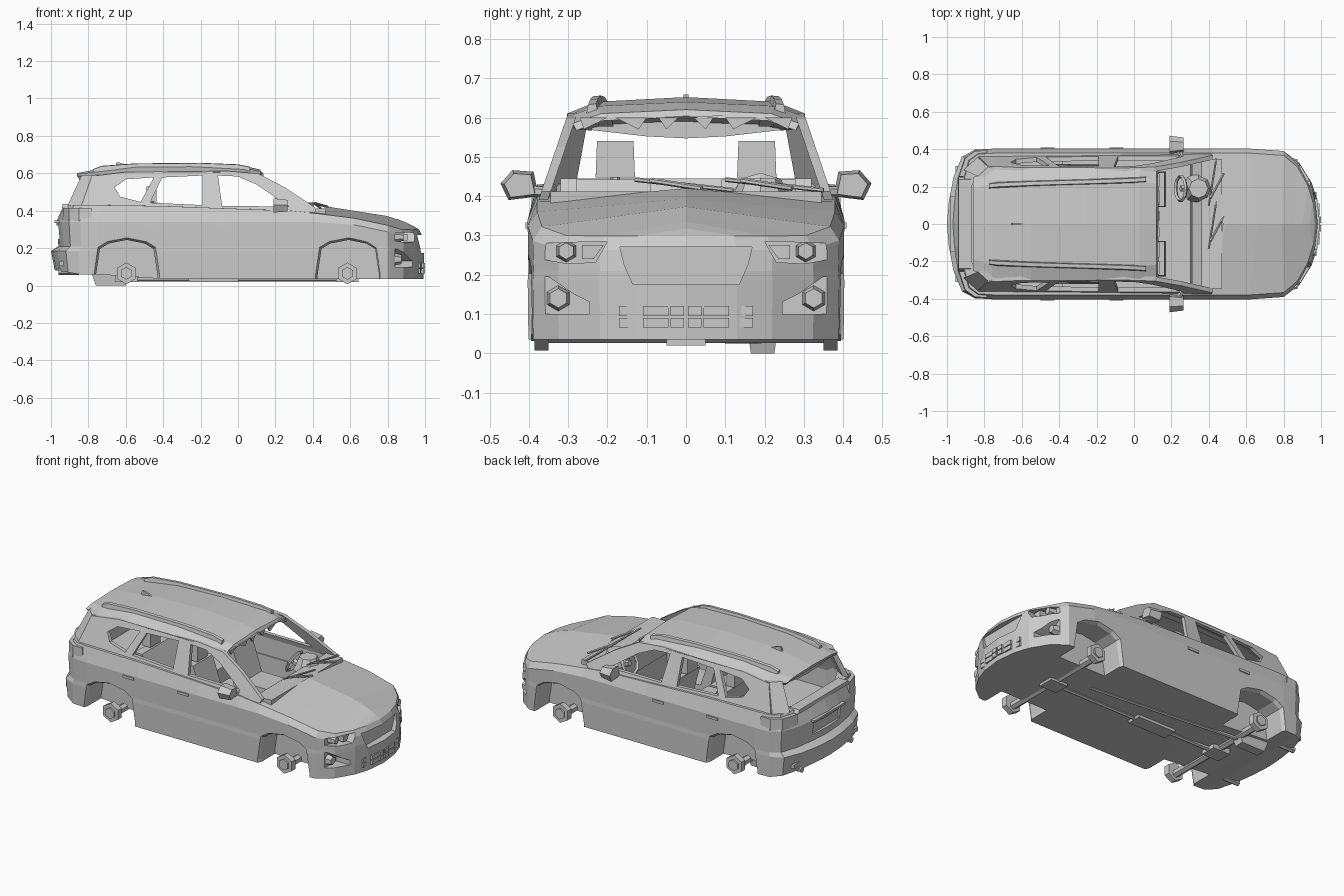
import bpy, bmesh, math
from mathutils import Vector, Matrix

if "Cube" in bpy.data.objects:
    bpy.data.objects.remove(bpy.data.objects["Cube"])


def finish(name, bm, mirror=False):
    bmesh.ops.remove_doubles(bm, verts=bm.verts, dist=1e-5)
    bmesh.ops.recalc_face_normals(bm, faces=bm.faces)
    me = bpy.data.meshes.new(name)
    bm.to_mesh(me)
    bm.free()
    ob = bpy.data.objects.new(name, me)
    bpy.context.collection.objects.link(ob)
    if mirror:
        ob.modifiers.new("mirror", 'MIRROR').use_axis = (False, True, False)
    return ob


def loft(name, rings, mirror=False):
    """Closed solid through a list of equal-length rings."""
    bm = bmesh.new()
    vs = [[bm.verts.new(p) for p in r] for r in rings]
    n = len(rings[0])
    for a, b in zip(vs, vs[1:]):
        for i in range(n):
            j = (i + 1) % n
            bm.faces.new((a[i], a[j], b[j], b[i]))
    bm.faces.new(vs[0])
    bm.faces.new(vs[-1][::-1])
    return finish(name, bm, mirror)


def prism(name, poly, axis, lo, hi, mirror=False, taper=1.0):
    """Extrude a 2D polygon along axis x, y or z; taper scales the far end."""
    cx = sum(p[0] for p in poly) / len(poly)
    cy = sum(p[1] for p in poly) / len(poly)

    def place(a, b, h):
        return {'x': (h, a, b), 'y': (a, h, b), 'z': (a, b, h)}[axis]
    return loft(name, [[place(a, b, lo) for a, b in poly],
                       [place(cx + (a - cx) * taper, cy + (b - cy) * taper, hi) for a, b in poly]], mirror)


def box(name, x, y, z, mirror=False, taper=1.0):
    poly = [(x[0], y[0]), (x[1], y[0]), (x[1], y[1]), (x[0], y[1])]
    return prism(name, poly, 'z', z[0], z[1], mirror, taper)


def ngon(a, b, r, n=6):
    return [(a + r * math.cos(2 * math.pi * i / n + math.pi / 2),
             b + r * math.sin(2 * math.pi * i / n + math.pi / 2)) for i in range(n)]


def rod(name, p, q, r, mirror=False):
    p, q = Vector(p), Vector(q)
    rot = (q - p).to_track_quat('Z', 'Y')
    ring = [rot @ Vector((a, b, 0)) for a, b in ngon(0, 0, r)]
    return loft(name, [[p + v for v in ring], [q + v for v in ring]], mirror)


def cut(ob, *cutters):
    for c in cutters:
        m = ob.modifiers.new("cut", 'BOOLEAN')
        m.operation, m.solver, m.object = 'DIFFERENCE', 'EXACT', c
    dg = bpy.context.evaluated_depsgraph_get()
    ob.data = bpy.data.meshes.new_from_object(ob.evaluated_get(dg))
    ob.modifiers.clear()
    for c in cutters:
        bpy.data.objects.remove(c)


# Lower body: columns round the plan (x, y, edge height, centre x, centre height)
cols = [(.995, 0, .30, .995, .30), (.98, .13, .299, .96, .318), (.95, .22, .298, .92, .335),
        (.885, .325, .30, .87, .352), (.80, .39, .322, .79, .373), (.62, .403, .36, .66, .393),
        (.42, .403, .385, .49, .42), (.28, .403, .40, .30, .42), (0, .403, .41, 0, .42),
        (-.4, .403, .425, -.4, .43), (-.75, .403, .43, -.75, .435), (-.85, .397, .43, -.84, .435),
        (-.92, .36, .43, -.9, .435), (-.965, .25, .43, -.95, .435), (-.99, .12, .43, -.98, .435),
        (-1, 0, .43, -1, .43)]
k_front = (.98, 1.0, 1.0, .95, .86)
k_rear = (.9, 1.0, .8, .86, .66)
y_row = (.995, 1.0, .995, 1.0, .94)


def pull(x, r):
    if x > .8:
        return .8 + (x - .8) * k_front[r]
    return -.8 + (x + .8) * k_rear[r] if x < -.8 else x


bm = bmesh.new()
for s in (1, -1):
    strips = []
    for x, y, zt, xc, zc in cols:
        zb = .035 if x > -.7 else .06 + max(0, -x - .85) * .15
        zs = (zb, .185, .21, min(.34, zt - .035), zt)
        pts = [(pull(x, r), s * y * y_row[r], zs[r]) for r in range(5)]
        pts.insert(0, (pull(x, 0), 0, zb))
        pts.append((pull(xc, 4), 0, zc if y else zt))
        strips.append([bm.verts.new(p) for p in pts])
    for a, b in zip(strips, strips[1:]):
        for i in range(6):
            bm.faces.new((a[i], a[i + 1], b[i + 1], b[i]))
body = finish("lower_body", bm)


# Wheel arches with a flared lip, cabin cavity, lamp and grille recesses
def arch(xc):
    half = [(.187, -.05), (.187, .06), (.163, .213), (.11, .244)]
    pts = half + [(0, .265)] + [(-x, z) for x, z in half[::-1]]

    def ring(y, k):
        return [(xc + x * k, y, z * (k + .04 if k < 1 else k)) for x, z in pts]
    return loft("arch_cutter", [ring(.43, 1.02), ring(.38, .88), ring(.25, .88)], True)


cabin = [(-.87, .2), (-.8, .33), (-.7, .352), (.3, .352), (.38, .325), (.46, .18), (.475, 0)]
cabin += [(x, -y) for x, y in cabin[-2::-1]]
cut(body, arch(-.595), arch(.59),
    prism("cabin_cutter", cabin, 'z', .285, .6),
    box("footwell_cutter", (-.38, .37), (-.345, .345), (.08, .4)),
    prism("headlight_cutter", [(.2, .285), (.355, .28), (.37, .24), (.3, .228), (.23, .232)],
          'x', .84, 1.1, True),
    prism("fog_cutter", [(.385, .195), (.35, .195), (.285, .15), (.245, .13), (.245, .1), (.36, .1)],
          'x', .84, 1.1, True),
    prism("grille_cutter", [(-.168, .27), (.168, .27), (.157, .225), (.135, .175), (-.135, .175), (-.157, .225)],
          'x', .95, 1.1),
    box("plate_cutter", (-1.1, -.945), (-.13, .13), (.25, .32)))

# Lamps and lower grille blocks
prism("headlight", ngon(.305, .26, .03), 'x', .83, .885, True, .7)
prism("inner_headlight", [(.21, .275), (.265, .275), (.265, .24), (.235, .24)], 'x', .83, .905, True)
prism("fog_light", ngon(.325, .14, .035), 'x', .83, .875, True, .7)
for y0, y1, xf in ((.005, .04, .999), (.045, .11, .992), (.115, .17, .975)):
    for z in (.065, .095):
        box("lower_grille_block", (.9, xf), (y0, y1), (z, z + .025), True)

# Tail: lights, window sill, bumper slots
tail = [(-.78, .395), (-.85, .393), (-.905, .352), (-.938, .25), (-.88, .25), (-.8, .36)]
prism("tail_light", tail, 'z', .345, .415, True, .96)
box("rear_sill", (-.94, -.87), (-.25, .25), (.415, .437), taper=.95)
box("tailgate_trim", (-.98, -.93), (-.15, .15), (.335, .348))
box("bumper_reflector", (-.955, -.9), (.25, .31), (.105, .13), True)
rod("exhaust_tip", (-.96, .24, .075), (-.85, .24, .075), .018, True)

# Side frames with pillars and three open windows per side
side_poly = [(-.84, .40), (.41, .39), (.42, .412), (.25, .525), (.11, .598), (-.05, .612),
             (-.6, .607), (-.78, .585)]


def lean(z, d=0):
    return .372 - (z - .4) * .34 - d


frame = loft("side_frame", [[(x, lean(z, d), z) for x, z in side_poly] for d in (0, .024)])
windows = [[(-.107, .588), (.0, .583), (.1, .54), (.27, .423), (-.085, .425)],
           [(-.19, .588), (-.19, .43), (-.47, .443), (-.405, .578)],
           [(-.45, .578), (-.52, .447), (-.63, .475), (-.66, .525), (-.6, .568)]]
cut(frame, *[prism("window_cutter", w, 'y', .2, .45) for w in windows])
frame.modifiers.new("mirror", 'MIRROR').use_axis = (False, True, False)

# Rear corner pillars
loft("rear_pillar", [[(-.78, .345, .42), (-.84, .36, .42), (-.91, .288, .43), (-.87, .28, .43)],
                     [(-.72, .29, .59), (-.78, .305, .59), (-.835, .255, .592), (-.8, .25, .592)]], True)

# Roof: stations of x, half width, edge, middle and centre heights
roof = []
for x, y, ze, zm, zc in ((.12, .288, .585, .61, .62), (.03, .302, .602, .629, .64), (-.25, .303, .61, .64, .652),
                         (-.55, .302, .606, .634, .645), (-.76, .29, .588, .608, .62), (-.86, .25, .585, .596, .601)):
    top = [(-y, ze), (-y * .75, zm), (0, zc), (y * .75, zm), (y, ze)]
    roof.append([(x, a, b) for a, b in top] + [(x + .012, a * .97, b - .018) for a, b in top[::-1]])
loft("roof", roof)

# Rear window header and windscreen visor edge
prism("rear_header", [(-.24, .59), (.24, .59), (.24, .568), (.1, .552), (0, .547), (-.1, .552), (-.24, .568)],
      'x', -.835, -.81)
for y0, y1, y2 in ((.02, .07, .05), (.1, .18, .12), (.2, .27, .26)):
    prism("glass_shard", [(y0, .6), (y1, .6), (y2, .57)], 'x', .125, .135, True)

# Roof rails and antenna fin
rail = [(-.775, .2, .612), (-.73, .205, .63), (-.55, .213, .643), (-.2, .223, .646), (0, .23, .638), (.065, .235, .625)]
loft("roof_rail", [[(x, y - .016, z - .035), (x, y + .022, z - .035), (x, y + .014, z + .008), (x, y - .006, z + .01)]
                   for x, y, z in rail], True)
prism("antenna_fin", [(-.655, .63), (-.57, .635), (-.635, .658), (-.65, .658)], 'y', -.006, .006)

# Door mirrors and handles
mirror_poly = [(.472, .432), (.442, .466), (.388, .462), (.375, .40), (.41, .395), (.452, .39)]
prism("door_mirror", mirror_poly, 'x', .19, .265, True, .8)
rod("mirror_arm", (.26, .35, .41), (.23, .41, .412), .014, True)
for x in (-.13, -.5):
    box("door_handle", (x, x + .075), (.39, .409), (.318, .333), True)

# Wipers along the windscreen base
for y in (-.13, .1):
    rod("wiper_blade", (.40, y, .442), (.44, y + .25, .415), .006)
    rod("wiper_arm", (.48, y + .17, .42), (.41, y + .04, .44), .007)

# Interior: dashboard, steering wheel, seats
prism("dashboard", [(.30, .27), (.46, .27), (.47, .412), (.36, .41), (.31, .37)], 'y', -.345, .345)
prism("instrument_hood", ngon(.345, .19, .085, 8), 'z', .37, .445, taper=.6)
tilt = Matrix.Translation((.25, .19, .39)) @ Matrix.Rotation(math.radians(-65), 4, 'Y')
bm = bmesh.new()
wheel = [[bm.verts.new(tilt @ Vector(((.066 + .01 * math.cos(b)) * math.cos(a),
                                      (.066 + .01 * math.cos(b)) * math.sin(a), .01 * math.sin(b))))
          for b in (0, 1.571, 3.142, 4.712)] for a in [i * math.pi / 5 for i in range(10)]]
for i in range(10):
    for j in range(4):
        bm.faces.new((wheel[i - 1][j - 1], wheel[i][j - 1], wheel[i][j], wheel[i - 1][j]))
finish("steering_wheel", bm)
rod("steering_column", (.33, .19, .36), (.25, .19, .39), .018)


def seat(name, x, y0, y1, zc, back_top, head_top):
    box(name + "_cushion", (x, x + .25), (y0, y1), (zc, zc + .09), True, .95)
    prism(name + "_back", [(x - .01, zc + .05), (x + .06, zc + .05), (x - .03, back_top), (x - .08, back_top)],
          'y', y0, y1, True)
    box(name + "_headrest", (x - .09, x - .035), (.13, .23), (back_top + .005, head_top), True, .93)
    rod(name + "_headrest_post", (x - .06, .18, .42), (x - .06, .18, .48), .012, True)


seat("front_seat", -.08, .09, .28, .13, .442, .54)
seat("rear_seat", -.40, .0, .32, .2, .445, .53)

# Hubs and axles
for x in (-.597, .585):
    prism("wheel_hub", [(x + a, .065 + b) for a, b in ngon(0, 0, .058)], 'y', .35, .386, True)
    prism("hub_nut", [(x + a, .065 + b) for a, b in ngon(0, 0, .034)], 'y', .38, .395, True)
    rod("axle", (x, -.37, .05), (x, .37, .05), .024)
    box("differential", (x - .06, x + .06), (-.05, .05), (.02, .06))

# Drive shaft, gear case, exhaust
rod("drive_shaft", (-.59, 0, .036), (.58, 0, .036), .014)
box("gear_case", (-.26, .0), (-.045, .045), (.02, .06), taper=1.1)
box("muffler", (-.76, -.6), (.165, .225), (0, .08), taper=1.35)
rod("exhaust_pipe", (-.6, .19, .036), (.4, .1, .036), .011)
